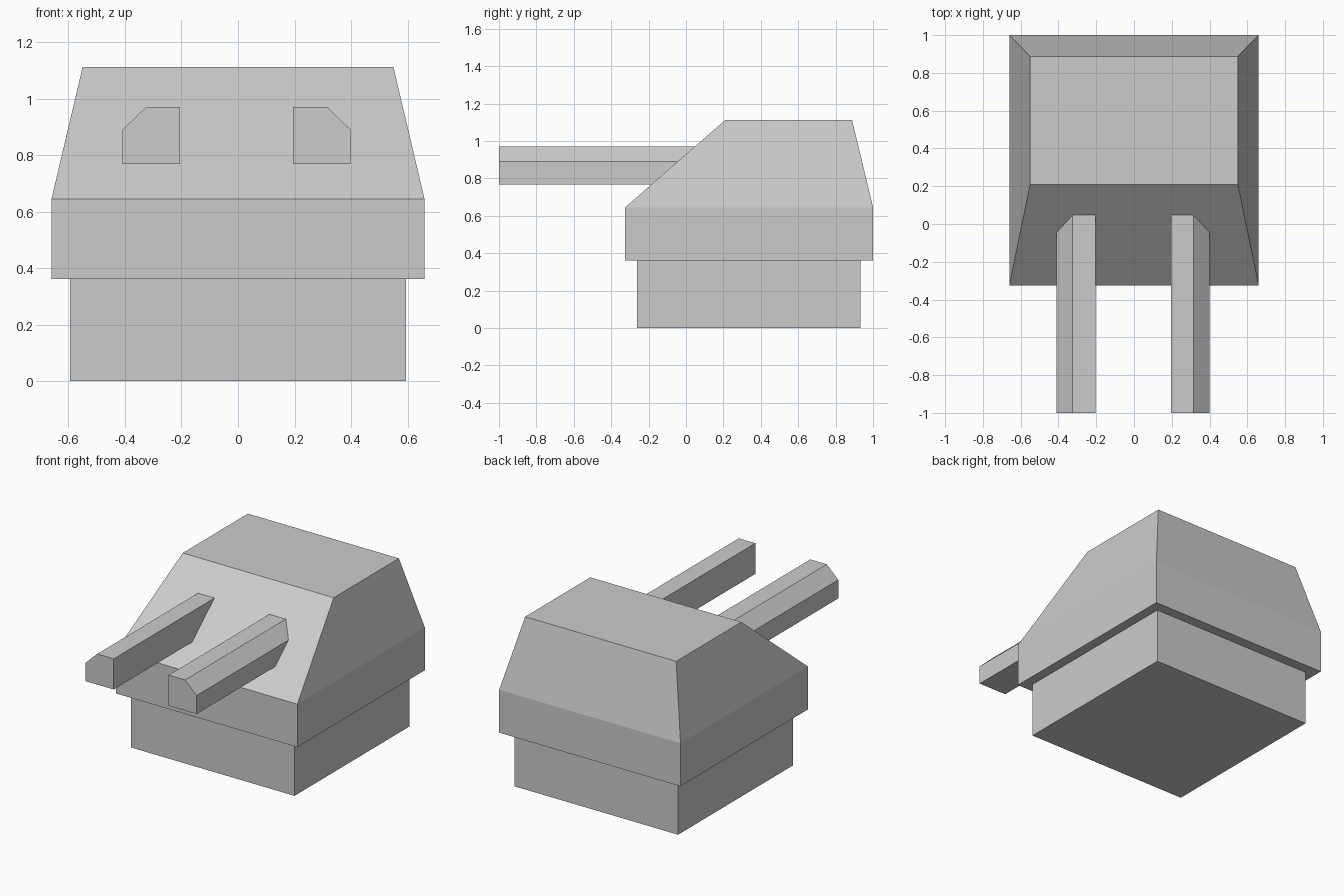
import bpy, bmesh

if "Cube" in bpy.data.objects:
    bpy.data.objects.remove(bpy.data.objects["Cube"])


def loft(name, rings):
    """Closed solid through a list of matching point rings."""
    bm = bmesh.new()
    loops = [[bm.verts.new(p) for p in ring] for ring in rings]
    bm.faces.new(loops[0])
    bm.faces.new(loops[-1])
    n = len(loops[0])
    for a, b in zip(loops, loops[1:]):
        for i in range(n):
            j = (i + 1) % n
            bm.faces.new((a[i], a[j], b[j], b[i]))
    bmesh.ops.recalc_face_normals(bm, faces=bm.faces)
    mesh = bpy.data.meshes.new(name)
    bm.to_mesh(mesh)
    bm.free()
    obj = bpy.data.objects.new(name, mesh)
    bpy.context.collection.objects.link(obj)
    return obj


def rect(half_x, y0, y1, z):
    return [(-half_x, y0, z), (half_x, y0, z), (half_x, y1, z), (-half_x, y1, z)]


# Square pedestal
loft("base", [rect(0.595, -0.262, 0.932, 0), rect(0.595, -0.262, 0.932, 0.362)])

# Turret: straight skirt, then tapered roof with a long front slope
loft("turret_housing", [rect(0.66, -0.325, 1.0, 0.362),
                        rect(0.66, -0.325, 1.0, 0.645),
                        rect(0.55, 0.21, 0.888, 1.112)])

# Barrels: box section with the upper outer corner chamfered,
# rear ends buried just behind the sloped face
profile = [(0.2, 0.768), (0.404, 0.768), (0.404, 0.89), (0.32, 0.97), (0.2, 0.97)]
slope = (0.21 + 0.325) / (1.112 - 0.645)
for side, name in ((-1, "barrel_left"), (1, "barrel_right")):
    section = [(side * x - 0.005, z) for x, z in profile]
    loft(name, [[(x, -1.0, z) for x, z in section],
                [(x, -0.325 + (z - 0.645) * slope + 0.02, z) for x, z in section]])
